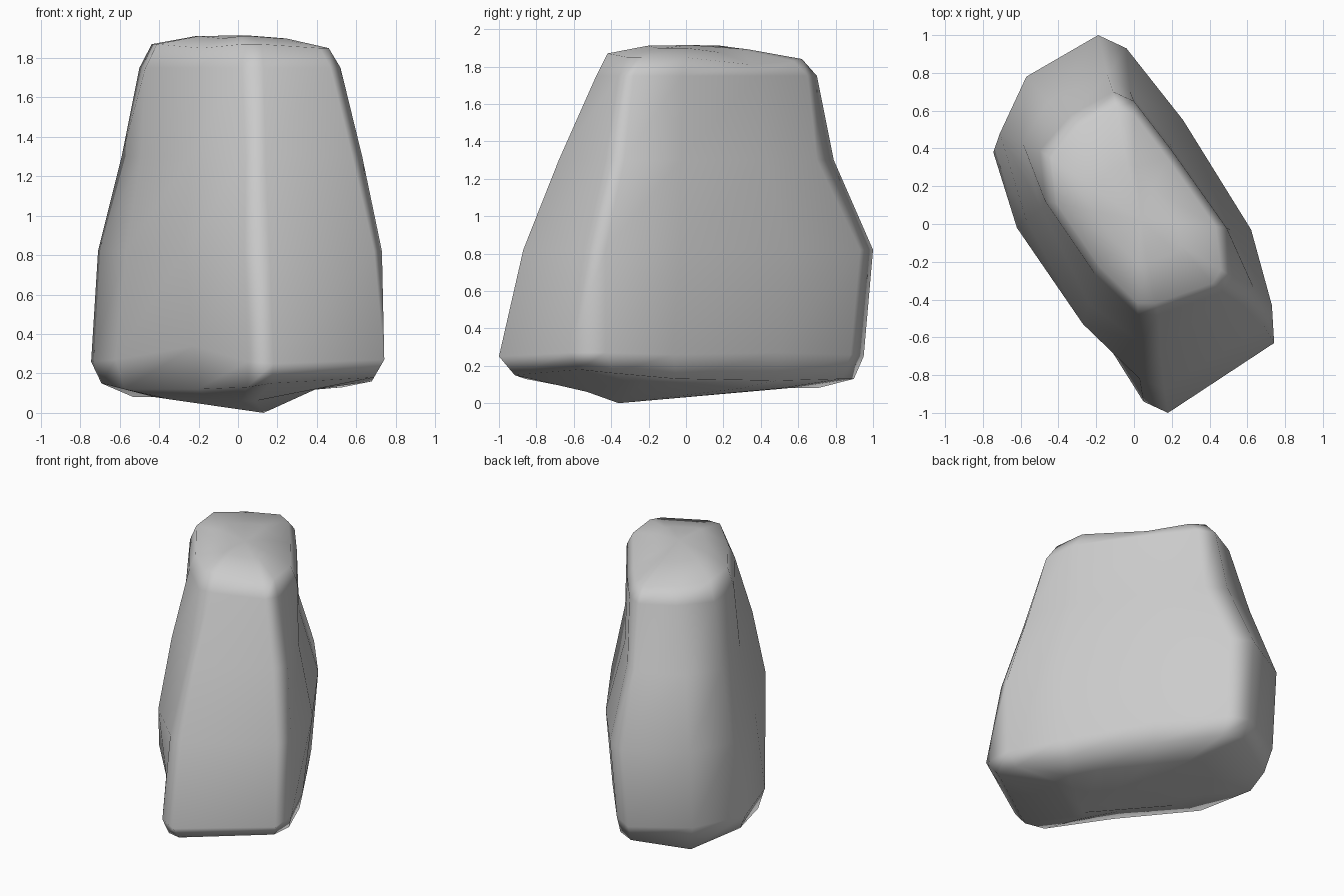
import bpy, bmesh

if "Cube" in bpy.data.objects:
    bpy.data.objects.remove(bpy.data.objects["Cube"])

# Plan outlines of the boulder, counter-clockwise from the front corner
BELT = [(.18, -1), (.742, -.63), (.73, -.43), (.57, -.07), (.24, .50), (-.06, .88),
        (-.20, .95), (-.57, .74), (-.745, .38), (-.62, -.02), (-.22, -.51), (.05, -.94)]
WAIST = [(.16, -.87), (.69, -.54), (.73, -.43), (.62, -.03), (.26, .55), (-.04, .93),
         (-.19, 1), (-.57, .78), (-.71, .48), (-.57, .02), (-.27, -.53), (.03, -.82)]
NECK = [(.14, -.68), (.58, -.43), (.63, -.33), (.51, -.03), (.19, .43), (-.02, .70),
        (-.14, .79), (-.45, .65), (-.59, .43), (-.49, .08), (-.24, -.42), (.04, -.63)]
SHOULDER = [(.13, -.48), (.47, -.36), (.52, -.28), (.49, -.02), (.20, .39), (0, .65),
            (-.11, .70), (-.33, .58), (-.50, .39), (-.47, .12), (-.21, -.26), (.02, -.48)]

# Uneven heights of the underside, base, belt and top rim
UNDER_Z = [.06, .12, .12, .11, .08, .08, .08, .08, .08, .07, .07, .06]
BASE_Z = [.15, .18, .16, .13, .12, .13, .13, .08, .15, .12, .12, .13]
BELT_Z = [.25, .27, .27, .26, .27, .26, .25, .26, .26, .27, .34, .26]
RIM_Z = [1.87, 1.85, 1.85, 1.85, 1.81, 1.83, 1.84, 1.85, 1.87, 1.87, 1.85, 1.87]


def shrink(outline, s, cx=0, cy=0):
    return [(cx + (x - cx) * s, cy + (y - cy) * s) for x, y in outline]


bm = bmesh.new()


def ring(outline, heights):
    if not isinstance(heights, list):
        heights = [heights] * len(outline)
    return [bm.verts.new((x, y, z)) for (x, y), z in zip(outline, heights)]


# Stack the rings from the underside to the crown
crown_z = [1.905 + (z - 1.86) * .6 for z in RIM_Z]
rings = [
    ring(shrink(BELT, .55, -.03, .05), UNDER_Z),
    ring(shrink(BELT, .93, 0, .2), BASE_Z),
    ring(BELT, BELT_Z),
    ring(WAIST, .82),
    ring(NECK, 1.30),
    ring(SHOULDER, 1.75),
    ring(shrink(SHOULDER, .88, .02, .03), RIM_Z),
    ring(shrink(SHOULDER, .45, .02, .02), crown_z),
]
n = len(BELT)
for low, high in zip(rings, rings[1:]):
    for i in range(n):
        j = (i + 1) % n
        bm.faces.new((low[i], low[j], high[j], high[i]))

# Close the crown and the pointed underside
peak = bm.verts.new((.04, .02, 1.915))
foot = bm.verts.new((.13, -.36, 0))
for i in range(n):
    j = (i + 1) % n
    bm.faces.new((rings[-1][i], rings[-1][j], peak))
    bm.faces.new((rings[0][j], rings[0][i], foot))

for f in bm.faces:
    f.smooth = True
bmesh.ops.recalc_face_normals(bm, faces=bm.faces)
mesh = bpy.data.meshes.new("boulder")
bm.to_mesh(mesh)
bm.free()
boulder = bpy.data.objects.new("boulder", mesh)
bpy.context.collection.objects.link(boulder)

# Broad faces dominate the shading, so the ridges read as narrow soft edges
boulder.modifiers.new("soft_ridges", 'WEIGHTED_NORMAL')
